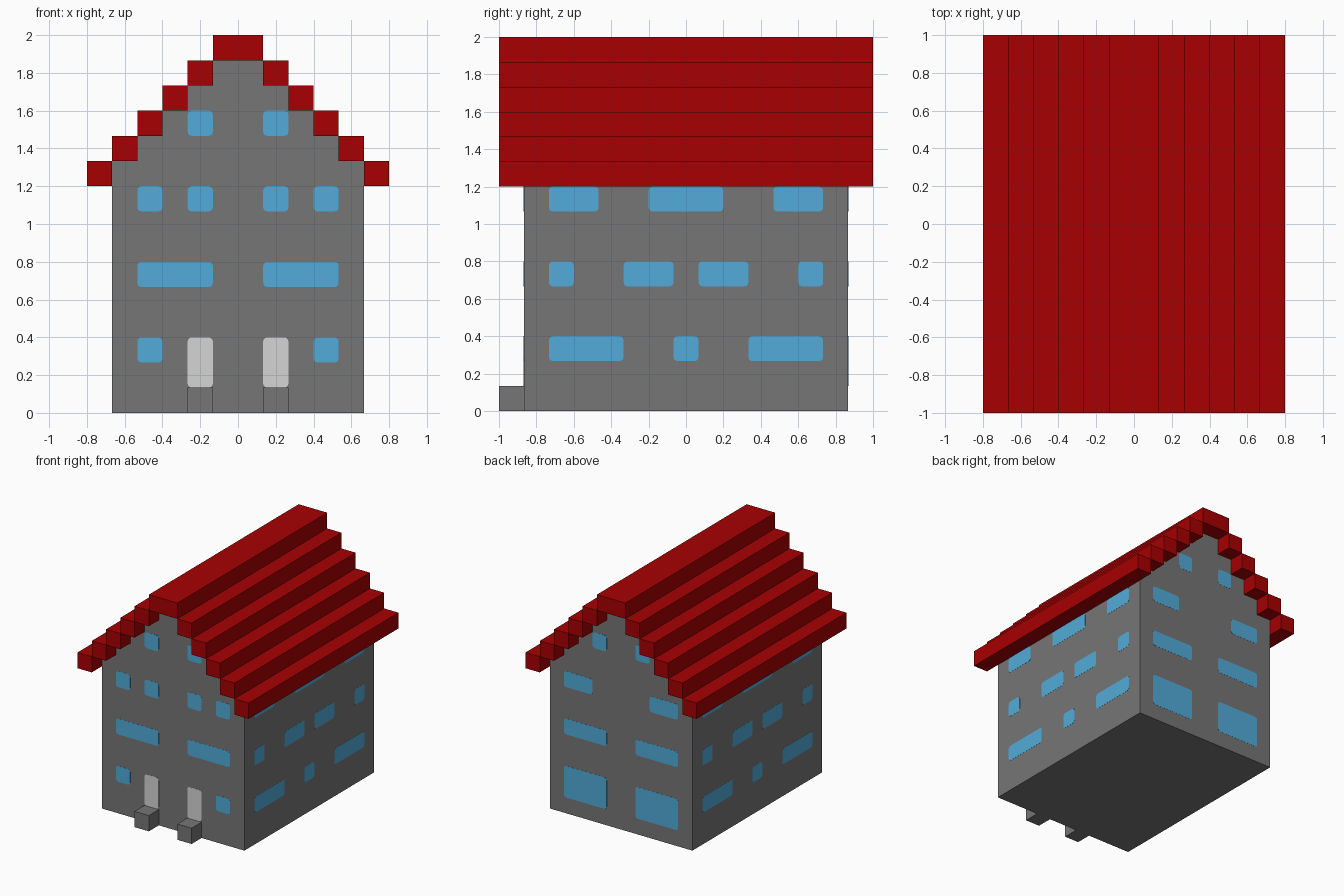
import bpy, bmesh, math
from mathutils import Matrix, Vector

if "Cube" in bpy.data.objects:
    bpy.data.objects.remove(bpy.data.objects["Cube"], do_unlink=True)

U = 2 / 15              # one building block
HALF_W, HALF_D = 5, 6.5  # wall half width and half depth, in blocks


def material(name, rgb):
    m = bpy.data.materials.new(name)
    m.use_nodes = True
    m.diffuse_color = (*rgb, 1)
    m.node_tree.nodes["Principled BSDF"].inputs["Base Color"].default_value = (*rgb, 1)
    return m


GREY = material("wall grey", (0.181, 0.181, 0.181))
RED = material("roof red", (0.386, 0.0, 0.0005))
BLUE = material("window blue", (0.084, 0.407, 0.686))
PALE = material("door pale grey", (0.665, 0.665, 0.665))


def finish(name, bm, mat):
    bmesh.ops.recalc_face_normals(bm, faces=bm.faces)
    mesh = bpy.data.meshes.new(name)
    bm.to_mesh(mesh)
    bm.free()
    mesh.materials.append(mat)
    obj = bpy.data.objects.new(name, mesh)
    bpy.context.collection.objects.link(obj)


def prism(bm, points, direction):
    """Extrude a closed outline along a direction into a solid."""
    face = bm.faces.new([bm.verts.new(p) for p in points])
    ext = bmesh.ops.extrude_face_region(bm, geom=[face], use_keep_orig=True)
    moved = [g for g in ext["geom"] if isinstance(g, bmesh.types.BMVert)]
    bmesh.ops.translate(bm, verts=moved, vec=direction)


def box(name, x, y, z, mat):
    """Box from (min, max) ranges given in blocks."""
    bm = bmesh.new()
    corners = [(x[0], z[0]), (x[1], z[0]), (x[1], z[1]), (x[0], z[1])]
    prism(bm, [(a * U, y[0] * U, c * U) for a, c in corners], Vector((0, (y[1] - y[0]) * U, 0)))
    finish(name, bm, mat)


# Walls with stepped gables, as one extruded profile
right_edge = [(HALF_W, 0)]
for i in range(5):
    right_edge += [(HALF_W - i, 10 + i), (HALF_W - i - 1, 10 + i)]
right_edge = right_edge[:-1]
outline = right_edge + [(-x, z) for x, z in reversed(right_edge)]
bm = bmesh.new()
prism(bm, [(x * U, -HALF_D * U, z * U) for x, z in outline], Vector((0, 2 * HALF_D * U, 0)))
finish("walls", bm, GREY)

# Roof courses climbing to the ridge
for side, label in ((1, "left"), (-1, "right")):
    for i in range(5):
        x = sorted((side * (5 - i), side * (6 - i)))
        box(f"roof_course_{label}_{i + 1}", x, (-7.5, 7.5), (9 + i, 10 + i), RED)
box("roof_ridge", (-1, 1), (-7.5, 7.5), (14, 15), RED)

# Door steps
for side, label in ((1, "left"), (-1, "right")):
    box(f"door_step_{label}", sorted((side, side * 2)), (-7.5, -6.5), (0, 1), GREY)


def rounded_rect(a0, a1, z0, z1, r=0.022, seg=3):
    a0, a1, z0, z1 = (v * U for v in (a0, a1, z0, z1))
    centres = [(a1 - r, z1 - r), (a0 + r, z1 - r), (a0 + r, z0 + r), (a1 - r, z0 + r)]
    pts = []
    for q, (ca, cz) in enumerate(centres):
        for s in range(seg + 1):
            t = math.pi / 2 * (q + s / seg)
            pts.append((ca + r * math.cos(t), cz + r * math.sin(t)))
    return pts


def plates(name, turn, distance, rects, mat):
    """Thin rounded plates on the wall reached by turning the front wall about z."""
    bm = bmesh.new()
    for rect in rects:
        pts = [(a, -distance * U, z) for a, z in rounded_rect(*rect)]
        prism(bm, pts, Vector((0, -0.001, 0)))
    bmesh.ops.transform(bm, matrix=Matrix.Rotation(math.radians(turn), 4, "Z"), verts=bm.verts)
    finish(name, bm, mat)


def mirrored(rects):
    return rects + [(-a1, -a0, z0, z1) for a0, a1, z0, z1 in rects]


# Windows and doors, as (start, end, bottom, top) in blocks
front = mirrored([(1, 2, 11, 12), (1, 2, 8, 9), (3, 4, 8, 9), (1, 4, 5, 6), (3, 4, 2, 3)])
back = mirrored([(1, 2, 11, 12), (2, 4, 8, 9), (1, 4, 5, 6), (1, 4, 1, 3)])
flank = mirrored([(3.5, 5.5, 8, 9), (0.5, 2.5, 5, 6), (4.5, 5.5, 5, 6), (2.5, 5.5, 2, 3)])
flank += [(-1.5, 1.5, 8, 9), (-0.5, 0.5, 2, 3)]

plates("front_windows", 0, HALF_D, front, BLUE)
plates("back_windows", 180, HALF_D, back, BLUE)
plates("left_windows", 90, HALF_W, flank, BLUE)
plates("right_windows", -90, HALF_W, flank, BLUE)
plates("front_doors", 0, HALF_D, mirrored([(1, 2, 1, 3)]), PALE)
